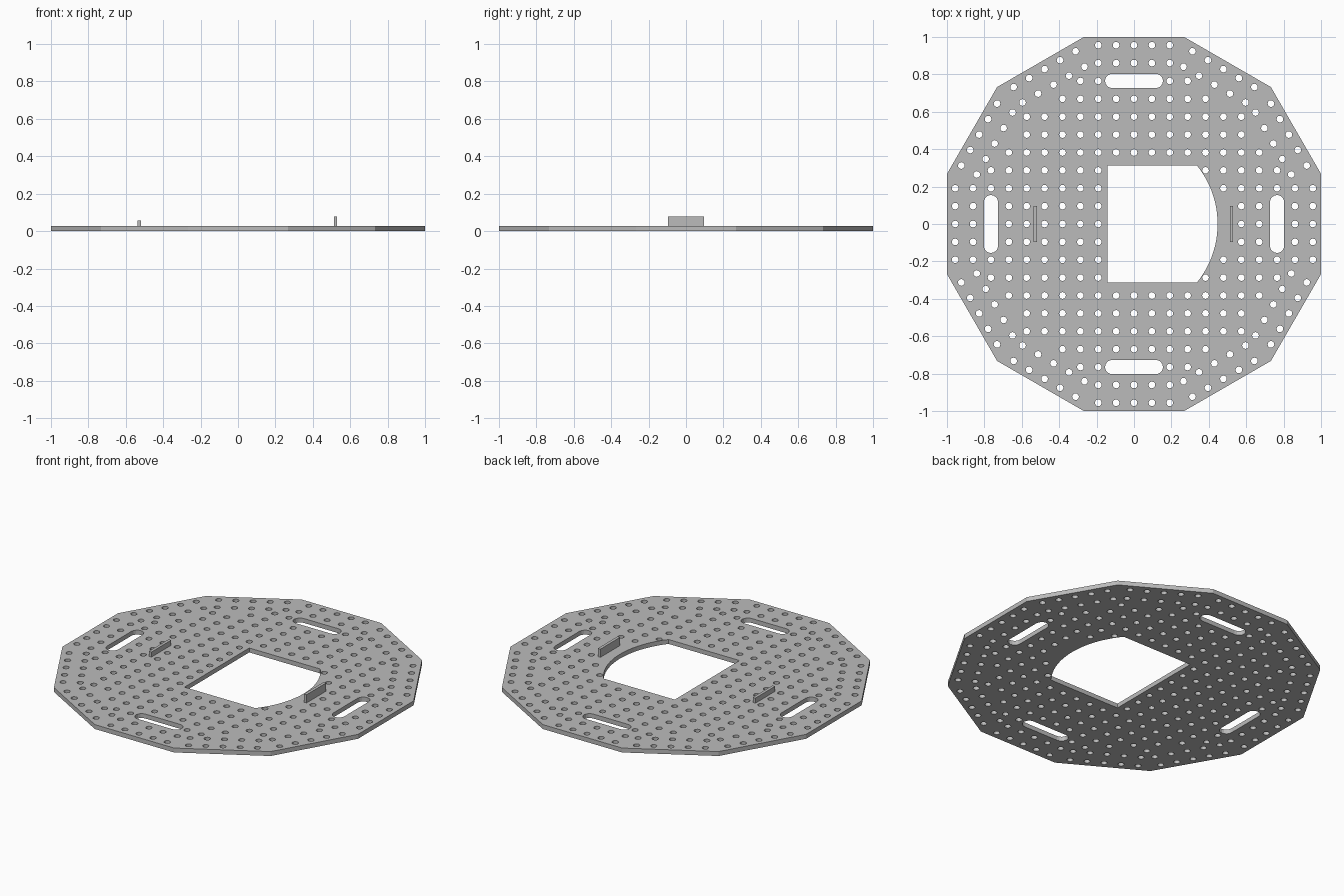
import bpy, bmesh
from math import sin, cos, pi, radians, asin
from mathutils import Vector, Matrix

cube = bpy.data.objects.get("Cube")
if cube:
    bpy.data.objects.remove(cube)

PITCH = 0.0956      # spacing of the hole grid
HOLE = 0.018        # hole radius
THICK = 0.027       # plate thickness

grey = bpy.data.materials.new("plate grey")
grey.use_nodes = True
grey.diffuse_color = (0.5, 0.5, 0.5, 1)
grey.node_tree.nodes["Principled BSDF"].inputs["Base Color"].default_value = (0.5, 0.5, 0.5, 1)


def arc(x, y, r, start, end, n):
    """Points on a circular arc, angles in radians."""
    return [(x + r * cos(start + (end - start) * k / n),
             y + r * sin(start + (end - start) * k / n)) for k in range(n + 1)]


def circle(x, y, r, n, turn=0):
    return arc(x, y, r, turn, turn + 2 * pi, n)[:-1]


def slot(angle):
    """Rounded slot in the top position, turned about the centre."""
    r, half, y = 0.038, 0.117, 8 * PITCH
    pts = arc(half, y, r, -pi / 2, pi / 2, 8) + arc(-half, y, r, pi / 2, 3 * pi / 2, 8)
    spin = Matrix.Rotation(angle, 2)
    return [tuple(spin @ Vector(p)) for p in pts]


# Twelve-sided outline and the four slots
loops = [circle(0, 0, 1 / cos(pi / 12), 12, pi / 12)]
loops += [slot(k * pi / 2) for k in range(4)]

# Central opening: straight on three sides, bowed on the right
bow = asin(0.313 / 0.499)
loops.append([(-0.143, 0.313), (-0.143, -0.313)] + arc(-0.052, 0, 0.499, -bow, bow, 24))

# Two rows of holes along each of the twelve edges
centres = []
for k in range(12):
    spin = Matrix.Rotation(radians(30 * k), 2)
    centres += [spin @ Vector((i * PITCH, row * PITCH))
                for row in (9, 10) for i in range(-2, 3)]

# Square grid of holes inside, skipping the opening and slots
for i in range(-8, 9):
    for j in range(-8, 9):
        a, b = sorted((abs(i), abs(j)))
        in_field = b <= 6 or (b == 7 and a <= 4) or (b == 8 and a in (2, 3))
        in_opening = (-1 <= i <= 3 and abs(j) <= 3) or (i == 4 and abs(j) <= 2) \
            or (i == 5 and abs(j) <= 1)
        if in_field and not in_opening:
            centres.append(Vector((i * PITCH, j * PITCH)))
loops += [circle(c.x, c.y, HOLE, 12) for c in centres]

# Plate: filled flat curve with thickness, turned into a mesh
curve = bpy.data.curves.new("plate_outline", 'CURVE')
curve.dimensions = '2D'
curve.fill_mode = 'BOTH'
curve.extrude = THICK / 2
for pts in loops:
    spline = curve.splines.new('POLY')
    spline.points.add(len(pts) - 1)
    for point, (x, y) in zip(spline.points, pts):
        point.co = (x, y, 0, 1)
    spline.use_cyclic_u = True
helper = bpy.data.objects.new("plate_outline", curve)
bpy.context.collection.objects.link(helper)
bpy.context.view_layer.update()
mesh = bpy.data.meshes.new_from_object(
    helper.evaluated_get(bpy.context.evaluated_depsgraph_get()))
bpy.data.objects.remove(helper)
bm = bmesh.new()
bm.from_mesh(mesh)
bmesh.ops.remove_doubles(bm, verts=bm.verts, dist=0.00001)
bmesh.ops.recalc_face_normals(bm, faces=bm.faces)
bmesh.ops.translate(bm, verts=bm.verts, vec=(0, 0, THICK / 2))
for face in bm.faces:
    face.smooth = False
bm.to_mesh(mesh)
bm.free()
mesh.materials.clear()
mesh.materials.append(grey)
plate = bpy.data.objects.new("perforated_plate", mesh)
bpy.context.collection.objects.link(plate)

# Upright tabs either side of the opening
for name, x, top in (("right_tab", -0.527, 0.058), ("left_tab", 0.521, 0.077)):
    low = THICK - 0.002
    bpy.ops.mesh.primitive_cube_add(size=1, location=(x, 0, (low + top) / 2))
    tab = bpy.context.object
    tab.name = name
    tab.scale = (0.018, 0.19, top - low)
    tab.data.materials.append(grey)
